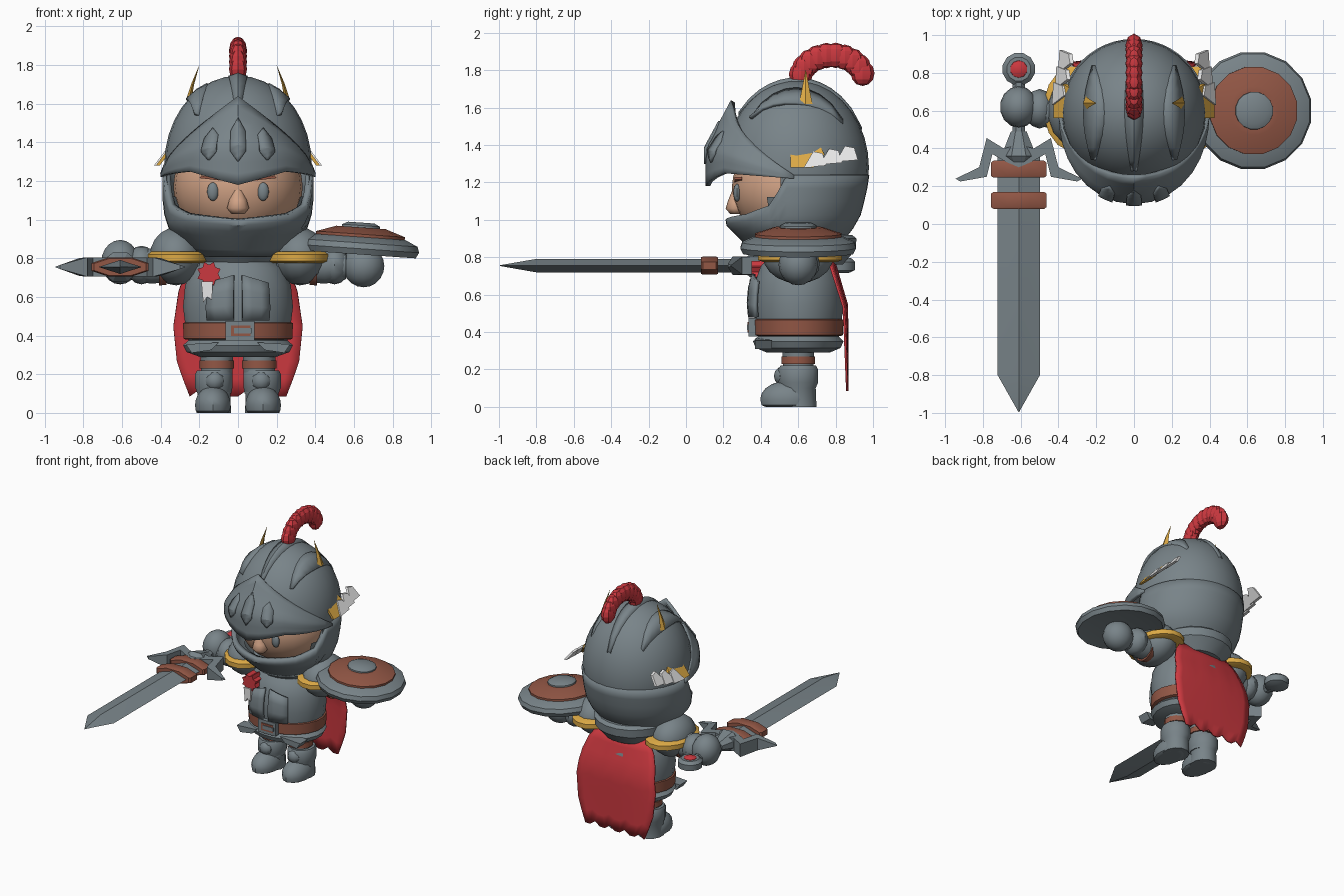
import bpy, bmesh
from math import sin, cos, pi, radians, sqrt
from mathutils import Matrix, Vector

if "Cube" in bpy.data.objects:
    bpy.data.objects.remove(bpy.data.objects["Cube"])


def material(name, r, g, b):
    m = bpy.data.materials.new(name)
    m.use_nodes = True
    m.diffuse_color = (r, g, b, 1)
    m.node_tree.nodes["Principled BSDF"].inputs["Base Color"].default_value = (r, g, b, 1)
    return m


STEEL = material("steel grey", .19, .23, .25)
RED = material("crimson", .6, .04, .05)
LEATHER = material("leather brown", .29, .095, .06)
GOLD = material("gold", .72, .4, .06)
SKIN = material("skin", .65, .37, .24)
WHITE = material("white", .8, .8, .8)
CY = .6                                    # y of the body axis
SIDES = (("left", 1), ("right", -1))


def finish(name, bm, mat, angle=35, solid=0):
    bmesh.ops.remove_doubles(bm, verts=bm.verts, dist=1e-5)
    bmesh.ops.recalc_face_normals(bm, faces=bm.faces)
    me = bpy.data.meshes.new(name)
    bm.to_mesh(me)
    bm.free()
    me.materials.append(mat)
    me.shade_smooth()
    me.set_sharp_from_angle(angle=radians(angle))
    ob = bpy.data.objects.new(name, me)
    bpy.context.collection.objects.link(ob)
    if solid:
        mod = ob.modifiers.new("thickness", "SOLIDIFY")
        mod.thickness, mod.offset = solid, -1
    return ob


def ball(name, c, r, mat, seg=16, rings=10, angle=35, floor=None):
    bm = bmesh.new()
    bmesh.ops.create_uvsphere(bm, u_segments=seg, v_segments=rings, radius=1,
                              matrix=Matrix.Translation(c) @ Matrix.Diagonal((*r, 1)))
    if floor is not None:
        for v in bm.verts:
            v.co.z = max(v.co.z, floor)
    return finish(name, bm, mat, angle)


def loft(name, rings, mat, angle=35):
    bm = bmesh.new()
    vs = [[bm.verts.new(p) for p in ring] for ring in rings]
    n = len(vs[0])
    for a, b in zip(vs, vs[1:]):
        for i in range(n):
            bm.faces.new((a[i], a[(i + 1) % n], b[(i + 1) % n], b[i]))
    bm.faces.new(vs[0])
    bm.faces.new(vs[-1])
    return finish(name, bm, mat, angle)


def lathe(name, c, profile, mat, n=16, squash=1, axis="z", angle=35):
    """profile: (distance along axis, radius) pairs around centre c"""
    def place(h, a, b):
        return Vector(c) + Vector({"z": (a, b, h), "x": (h, a, b), "y": (a, h, b)}[axis])
    turns = [2 * pi * (i + .5) / n for i in range(n)]
    return loft(name, [[place(h, r * cos(t), r * squash * sin(t)) for t in turns]
                       for h, r in profile], mat, angle)


def prism(name, pts, d0, d1, axis, mat, taper=lambda p: 1):
    """extrude a flat outline along an axis; taper scales the depth"""
    def place(p, d):
        d = (d0 + d1) / 2 + (d - (d0 + d1) / 2) * taper(p)
        return {"y": (p[0], d, p[1]), "z": (*p, d)}[axis]
    return loft(name, [[place(p, d) for p in pts] for d in (d0, d1)], mat, 20)


def box_outline(x, z, w, h):
    return [(x - w, z - h), (x + w, z - h), (x + w, z + h), (x - w, z + h)]


def sheet(name, nu, nv, fn, mat, solid, angle=35):
    bm = bmesh.new()
    g = [[bm.verts.new(fn(i / nu, j / nv)) for j in range(nv + 1)] for i in range(nu + 1)]
    for i in range(nu):
        for j in range(nv):
            bm.faces.new((g[i][j], g[i + 1][j], g[i + 1][j + 1], g[i][j + 1]))
    return finish(name, bm, mat, angle, solid)


def lookup(table, x):
    for (a, p), (b, q) in zip(table, table[1:]):
        if x <= b:
            return p + (q - p) * max(0, x - a) / (b - a)
    return table[-1][1]


def around(az, r, z):
    return (r * sin(az), .59 - r * cos(az), z)


# Helmet bowl with a face opening
helmet = ball("helmet", (0, .59, 1.28), (.382, .388, .465), STEEL, 28, 18)
bm = bmesh.new()
bm.from_mesh(helmet.data)
bmesh.ops.delete(bm, context="FACES", geom=[
    f for f in bm.faces if f.calc_center_median().y < .47 and 1 < f.calc_center_median().z < 1.25])
bm.to_mesh(helmet.data)
bm.free()


def crown(x, y, lift):
    return (x, y, 1.28 + .465 * sqrt(max(0, 1 - (x / .382) ** 2 - ((y - .59) / .388) ** 2)) + lift)


sheet("crown_ridge", 2, 12, lambda u, v: crown((u - .5) * .1 * sin(pi * (.1 + .8 * v)), .28 + .66 * v,
      .016 if u == .5 else .004), STEEL, .02)
for side, s in SIDES:
    sheet(side + "_crown_pad", 2, 8, lambda u, v: crown(
        s * (.215 + (u - .5) * .11 * sin(pi * (.08 + .87 * v))), .34 + .5 * v,
        .006 + .05 * u * (1 - v) ** 2), STEEL, .02)

# Chin guard wrapping round the lower head
RIM = [(0, 1.0), (45, 1.03), (70, 1.08), (82, 1.24), (180, 1.24)]
JAW = [(.8, .2), (.88, .285), (.97, .375), (1.1, .39), (1.25, .39)]
NAPE = [(.8, .17), (.92, .285), (1.03, .347), (1.16, .378), (1.25, .392)]


def jaw(u, v):
    deg = u * 360 - 180
    z = .81 + (lookup(RIM, abs(deg)) - .81) * v
    rear = max(0, -cos(radians(deg)))
    return around(radians(deg), lookup(JAW, z) * (1 - rear) + lookup(NAPE, z) * rear, z)


sheet("chin_guard", 48, 6, jaw, STEEL, .035)
lathe("neck_collar", (0, .64, 0), [(.76, .2), (.84, .27), (.9, .275), (.92, .25)], STEEL, 20)


# Raised visor with a central peak
def visor(u, v):
    deg = u * 176 - 88
    az, c = radians(deg), cos(radians(deg))
    low = lookup([(0, 1.18), (32, 1.25), (88, 1.22)], abs(deg))
    top = 1.64 - .4 * abs(deg) / 88
    bulge = .4 + .085 * c * c
    return around(az, lookup([(0, bulge), (.45, bulge), (1, .405 - .055 * c)], v),
                  low + (top - low) * v)


sheet("visor", 16, 8, visor, STEEL, .025, 25)
for i, turn in enumerate((-.105, 0, .105)):
    def slit(a, b):
        p = visor(.5 + turn + (a - .5) * .055 * min(1, .04 + 4 * b, 4.04 - 4 * b), .26 + .5 * b)
        return (p[0] * 1.02, .59 + (p[1] - .59) * 1.02, p[2])
    sheet("visor_slit_%d" % i, 2, 8, slit, STEEL, .015, 15)

# Face
ball("face", (0, .59, 1.17), (.335, .345, .3), SKIN, 24, 16)
lathe("nose", (0, .272, 0), [(1.03, .035), (1.06, .06), (1.1, .048), (1.17, .02)], SKIN, 10, angle=60)
for side, s in SIDES:
    ball(side + "_eye", (s * .13, .273, 1.145), (.03, .02, .048), STEEL, 12, 8)
    prism(side + "_brow", [(s * .07, 1.2), (s * .2, 1.215), (s * .19, 1.228), (s * .07, 1.21)],
          .26, .3, "y", LEATHER)

# Plume and its socket
lathe("plume_socket", (0, .62, 0), [(1.67, .06), (1.74, .045)], GOLD, 8)
for i in range(10):
    a = radians(168 - 17 * i)
    ball("plume_tuft_%d" % i, (0, .78 + .17 * cos(a), 1.75 + .13 * sin(a)),
         (.046, .064, .068), RED, 8, 6, 20)


# Gold spikes and wings on the helmet
def wing_plate(name, s, x, pts, mat):
    """thin plate that leans towards the crown as it rises"""
    loft(name, [[(s * (x + d - .75 * (z - 1.28)), y, z) for y, z in pts] for d in (-.02, 0)], mat, 20)


for side, s in SIDES:
    loft(side + "_helmet_spike", [[(s * (x + dx), .64 + dy, z) for dx, dy in
         ((r * .4, 0), (0, r), (-r * .4, 0), (0, -r))]
         for x, z, r in ((.255, 1.62, .036), (.235, 1.7, .02), (.2, 1.8, .001))], GOLD, 10)
    wing_plate(side + "_wing_base", s, .425, [(.56, 1.28), (.56, 1.38), (.64, 1.44), (.7, 1.43),
                                              (.74, 1.35), (.68, 1.28)], GOLD)
    for i in range(3):
        y, z = .63 + .085 * i, 1.28 + .015 * i
        wing_plate("%s_wing_feather_%d" % (side, i), s, .435 - .005 * i,
                   [(y, z), (y + .05, z + .085), (y + .1, z + .075), (y + .12, z + .01)], WHITE)

# Torso, belt and skirt
OVAL = .85
BODY = [(.34, .25), (.42, .272), (.55, .288), (.66, .277), (.75, .24), (.84, .14)]
lathe("torso", (0, CY, 0), BODY, STEEL, 20, OVAL)
lathe("belt", (0, CY, 0), [(.38, .275), (.385, .285), (.465, .288), (.47, .275)], LEATHER, 20, OVAL)
lathe("skirt", (0, CY, 0), [(.29, .2), (.315, .27), (.35, .288), (.375, .26)], STEEL, 20, OVAL)
for side, s in SIDES:
    def tab(u, v):
        z = .48 + .23 * v - .04 * u * v
        r = lookup(BODY, z) + .014
        a = radians(4 + 28 * u)
        return (s * r * sin(a), CY - OVAL * r * cos(a), z)
    sheet(side + "_chest_plate", 3, 3, tab, STEEL, .02)
    prism(side + "_skirt_flap", [(s * .1, .365), (s * .27, .355), (s * .24, .31), (s * .14, .325)],
          .37, .46, "y", STEEL)
prism("buckle", box_outline(.01, .425, .075, .05), .335, .38, "y", STEEL)
prism("buckle_gap", box_outline(.015, .425, .05, .028), .33, .337, "y", LEATHER)
prism("buckle_pin", box_outline(.025, .425, .045, .014), .325, .336, "y", STEEL)

# Rosette and ribbon
prism("rosette", [(-.15 + r * cos(i * pi / 8), .72 + r * sin(i * pi / 8))
      for i in range(16) for r in [.065 if i % 2 else .047]], .35, .44, "y", RED)
prism("ribbon", [(-.19, .68), (-.13, .68), (-.135, .585), (-.16, .6), (-.18, .57)], .34, .4, "y", WHITE)

# Shoulders, arms and hands
for side, s in SIDES:
    lathe(side + "_shoulder_trim", (s * .31, CY + .01, 0), [(.775, .15), (.785, .17), (.82, .17), (.835, .15)],
          GOLD, 16, 1.35)
    ball(side + "_shoulder_plate", (s * .32, CY, .81), (.14, .19, .15), STEEL, 14, 10)
    lathe(side + "_arm", (0, CY, .76), [(s * .2, .09), (s * .36, .085), (s * .45, .095), (s * .56, .07)],
          STEEL, 12, axis="x")
    lathe(side + "_arm_strap", (0, CY, .755), [(s * .37, .095), (s * .41, .1)], LEATHER, 12, axis="x")
    ball(side + "_wrist", (s * .5, CY + .01, .765), (.08, .105, .1), STEEL, 12, 8)
ball("left_hand", (.65, CY, .76), (.11, .105, .11), STEEL, 14, 10)
ball("right_hand", (-.61, CY + .02, .78), (.1, .11, .115), STEEL, 14, 10)

# Legs and boots
for side, s in SIDES:
    lathe(side + "_leg", (s * .11, CY, 0), [(.1, .08), (.25, .085), (.35, .09)], STEEL, 12)
    lathe(side + "_knee_strap", (s * .11, CY, 0), [(.23, .093), (.27, .093)], LEATHER, 12)
    lathe(side + "_boot_cuff", (s * .125, CY, 0), [(0, .092), (.1, .088), (.13, .1), (.2, .1), (.22, .09)],
          STEEL, 12, 1.1)
    ball(side + "_boot_toe", (s * .13, .545, .04), (.095, .148, .1), STEEL, 14, 10, floor=0)
    ball(side + "_shin_guard", (s * .12, .515, .165), (.05, .045, .05), STEEL, 10, 6)


# Cape with a ragged hem
def cape(u, v):
    w = lookup([(0, .21), (.17, .3), (.5, .335), (.77, .315), (1, .25)], v)
    x = (2 * u - 1) * w
    hem = .085 + (.03 if round(u * 12) % 3 == 1 else 0)
    return (x, .79 + .078 * min(1, v * 2.6) - .03 * (2 * u - 1) ** 2 * (1 - v), .81 + (hem - .81) * v)


sheet("cape", 12, 8, cape, RED, .012)

# Shield held flat on the left arm
for part, prof, mat in (
        ("shield_rim", [(-.03, .2), (-.05, .3), (-.02, .315), (.01, .305), (.04, .24), (.05, .1)], STEEL),
        ("shield_face", [(.02, .235), (.055, .235), (.09, .13), (.09, .1)], LEATHER),
        ("shield_boss", [(.05, .105), (.1, .1), (.115, .07)], STEEL)):
    ob = lathe(part, (0, 0, 0), prof, mat, 16)
    ob.location = (.63, CY, .87)
    ob.rotation_euler.y = radians(4)

# Sword pointing forward from the right hand
SX, SZ = -.61, .755
loft("blade", [[(SX + w, y, SZ), (SX, y, SZ + h), (SX - w, y, SZ), (SX, y, SZ - h)]
     for y, w, h in ((.4, .112, .036), (-.8, .112, .036), (-.995, .002, .002))], STEEL, 10)
for y in (.125, .29):
    lathe("blade_band_%d" % (y * 100), (SX, y, SZ), [(-.045, .145), (-.035, .16), (.035, .16), (.045, .145)],
          LEATHER, 8, .33, "y")
lathe("grip", (SX, 0, SZ), [(.4, .035), (.78, .035)], STEEL, 8, axis="y")
lathe("guard_block", (SX, 0, SZ), [(.28, .02), (.36, .1), (.42, .075), (.49, .045)], STEEL, 8, .8, "y", 15)
ARM = [(0, .3), (0, .42), (.08, .4), (.17, .455), (.21, .3), (.335, .24), (.31, .225), (.17, .25), (.14, .37), (.07, .33)]
for side, s in SIDES:
    prism(side + "_guard_arm", [(SX + s * x, y) for x, y in ARM], SZ - .05, SZ + .05, "z", STEEL,
          lambda p: max(.03, min(1, 1 - (abs(p[0] - SX) - .2) / .14)))
lathe("pommel", (SX, .82, SZ), [(-.04, .05), (-.025, .085), (.02, .088), (.04, .065)], STEEL, 12)
ball("pommel_gem", (SX, .82, SZ + .03), (.052, .052, .025), RED, 10, 6)
